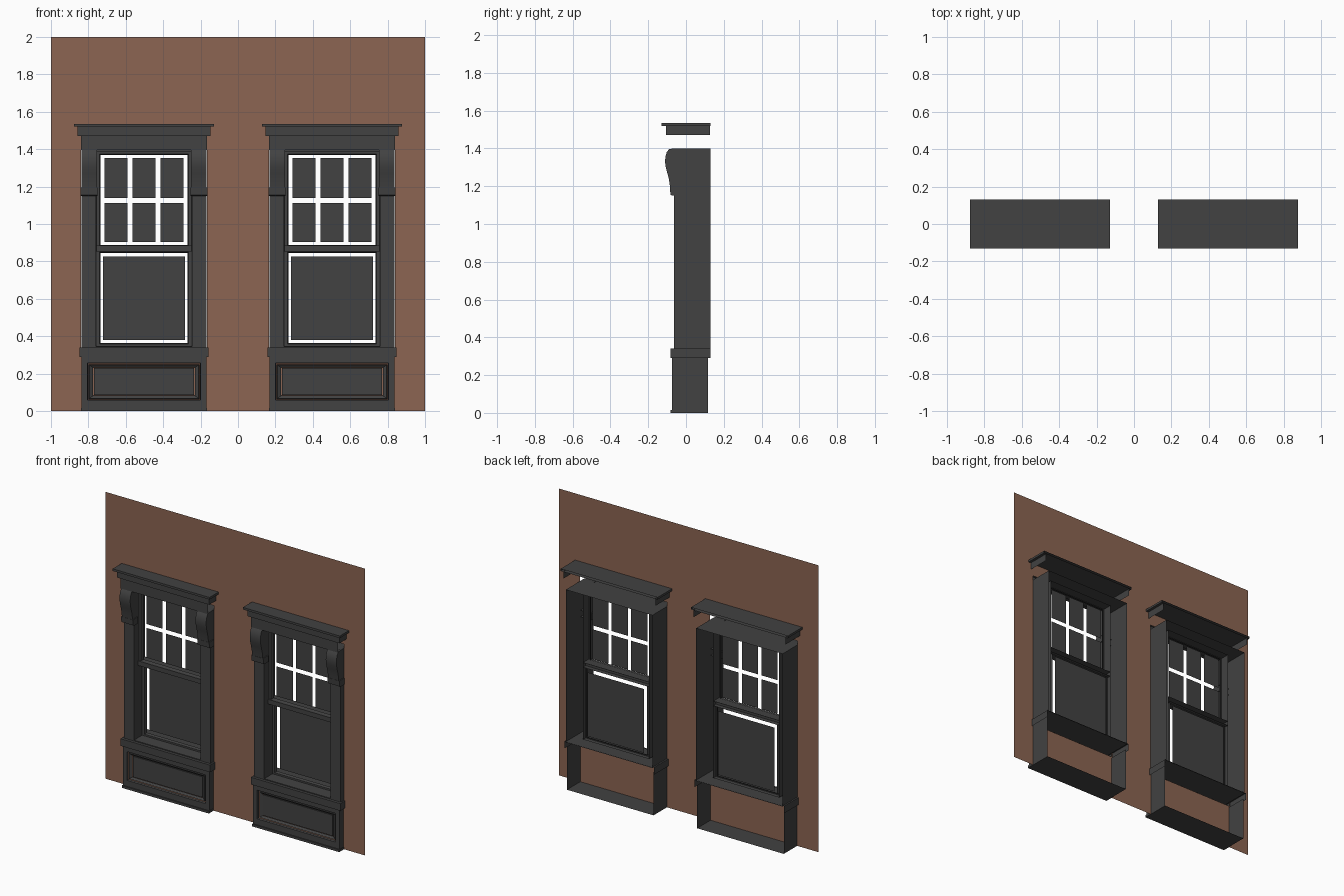
import bpy

if "Cube" in bpy.data.objects:
    bpy.data.objects.remove(bpy.data.objects["Cube"])


def material(name, rgb):
    m = bpy.data.materials.new(name)
    m.diffuse_color = (*rgb, 1)
    m.use_nodes = True
    m.node_tree.nodes["Principled BSDF"].inputs["Base Color"].default_value = m.diffuse_color
    return m


BROWN = material("brown_wall", (0.262, 0.130, 0.084))
DARK = material("charcoal_paint", (0.054, 0.054, 0.054))


def make(name, verts, faces, mat=DARK):
    me = bpy.data.meshes.new(name)
    me.from_pydata(verts, [], faces)
    me.materials.append(mat)
    ob = bpy.data.objects.new(name, me)
    bpy.context.collection.objects.link(ob)
    return ob


def loft(name, cx, loops, fill=False, skip=()):
    """Bridge rectangles (half width, z0, z1, y) from the back outside to the front.
    skip lists (step, side) with sides 0 bottom, 1 right, 2 top, 3 left."""
    v, f = [], []
    for hw, z0, z1, y in loops:
        v += [(cx - hw, y, z0), (cx + hw, y, z0), (cx + hw, y, z1), (cx - hw, y, z1)]
    for i in range(len(loops) - 1):
        for s in range(4):
            if (i, s) not in skip:
                a, b = 4 * i + s, 4 * i + (s + 1) % 4
                f.append((a, b, b + 4, a + 4))
    if fill:
        n = 4 * (len(loops) - 1)
        f.append((n, n + 1, n + 2, n + 3))
    return make(name, v, f)


def plates(name, rects, y, mat=DARK):
    """Flat front-facing rectangles (x0, x1, z0, z1)."""
    v, f = [], []
    for x0, x1, z0, z1 in rects:
        n = len(v)
        v += [(x0, y, z0), (x1, y, z0), (x1, y, z1), (x0, y, z1)]
        f.append((n, n + 1, n + 2, n + 3))
    return make(name, v, f, mat)


def soffit(name, cx, hw, y0, y1, z):
    make(name, [(cx - hw, y0, z), (cx - hw, y1, z), (cx + hw, y1, z), (cx + hw, y0, z)],
         [(0, 1, 2, 3)])


def extrude_x(name, x0, x1, profile):
    """Side profile of (y, z) points, running down the front, extruded along x."""
    n = len(profile)
    v = [(x, y, z) for x in (x0, x1) for y, z in profile]
    f = [(i, i + 1, n + i + 1, n + i) for i in range(n - 1)]
    f += [tuple(range(n))[::-1], tuple(range(n, 2 * n))]
    return make(name, v, f)


BRACKET = [(-0.06, 1.40), (-0.09, 1.397), (-0.102, 1.38), (-0.109, 1.355), (-0.111, 1.33),
           (-0.107, 1.30), (-0.099, 1.27), (-0.090, 1.235), (-0.084, 1.19), (-0.06, 1.19)]

# wall sheet with an opening behind each window
xs = [-1, -0.84, -0.166, 0.166, 0.84, 1]
zs = [0, 0.31, 1.43, 2]
plates("wall", [(xs[i], xs[i + 1], zs[j], zs[j + 1]) for i in range(5) for j in range(3)
                if not (j == 1 and i in (1, 3))], -0.03, BROWN)

for side, cx in (("left", -0.5025), ("right", 0.5025)):
    def nm(part):
        return side + "_" + part

    # base box with recessed panel, thin gaps showing the wall behind
    loft(nm("base"), cx, [(0.334, 0.0, 0.30, 0.117), (0.334, 0.0, 0.30, -0.075),
                          (0.303, 0.058, 0.258, -0.075), (0.300, 0.061, 0.255, -0.06)],
         skip=[(0, 2)])
    loft(nm("panel_moulding"), cx, [(0.296, 0.064, 0.250, -0.055), (0.292, 0.068, 0.246, -0.066),
                                    (0.272, 0.082, 0.232, -0.055)])
    loft(nm("panel"), cx, [(0.268, 0.085, 0.229, -0.045), (0.268, 0.085, 0.229, -0.058)], True)
    loft(nm("plinth_strip"), cx, [(0.336, 0.0, 0.016, -0.03), (0.336, 0.0, 0.016, -0.083)], True)

    # sill, open at the back
    loft(nm("sill"), cx, [(0.345, 0.29, 0.34, 0.13), (0.345, 0.29, 0.34, -0.083)], True,
         skip=[(0, 0)])
    soffit(nm("sill_underside"), cx, 0.345, -0.083, -0.03, 0.29)

    # casing: outer shell, front trim and reveal
    loft(nm("casing"), cx, [(0.334, 0.335, 1.40, 0.13), (0.334, 0.335, 1.40, -0.063),
                            (0.256, 0.346, 1.388, -0.063), (0.254, 0.348, 1.386, 0.055)])
    # sashes and meeting rail
    loft(nm("upper_sash"), cx, [(0.254, 0.86, 1.388, -0.012), (0.238, 0.884, 1.374, -0.012),
                                (0.232, 0.889, 1.369, 0.008)])
    loft(nm("lower_sash"), cx, [(0.254, 0.346, 0.87, 0.025), (0.238, 0.359, 0.850, 0.025),
                                (0.232, 0.364, 0.845, 0.045)])
    loft(nm("meeting_rail"), cx, [(0.254, 0.852, 0.884, 0.055), (0.254, 0.852, 0.884, -0.022)],
         True)

    # glass: six upper panes and one lower pane with open gaps between
    plates(nm("upper_panes"), [(cx + k * 0.15 - 0.062, cx + k * 0.15 + 0.062, z0, z1)
                               for k in (-1, 0, 1)
                               for z0, z1 in ((0.904, 1.112), (1.139, 1.353))], 0.012)
    plates(nm("lower_pane"), [(cx - 0.218, cx + 0.218, 0.38, 0.826)], 0.055)

    # scrolled brackets with a band below, mirrored about the window
    for s, tag in ((-1, "a"), (1, "b")):
        x0, x1 = sorted((cx + s * 0.252, cx + s * 0.334))
        b = extrude_x(nm("bracket_" + tag), x0, x1, BRACKET)
        bpy.ops.object.select_all(action='DESELECT')
        b.select_set(True)
        bpy.context.view_layer.objects.active = b
        bpy.ops.object.shade_smooth_by_angle()
        x0, x1 = sorted((cx + s * 0.248, cx + s * 0.340))
        extrude_x(nm("bracket_band_" + tag), x0, x1,
                  [(-0.03, 1.195), (-0.086, 1.195), (-0.082, 1.155), (-0.073, 1.15),
                   (-0.03, 1.15)])

    # frieze face, cornice and cap, open at the back
    plates(nm("frieze"), [(cx - 0.337, cx + 0.337, 1.395, 1.472)], -0.095)
    soffit(nm("frieze_underside"), cx, 0.334, -0.095, -0.063, 1.396)
    loft(nm("cornice"), cx, [(0.355, 1.47, 1.522, 0.127), (0.355, 1.47, 1.522, -0.107)], True,
         skip=[(0, 0), (0, 2)])
    soffit(nm("cornice_underside"), cx, 0.355, -0.107, -0.06, 1.47)
    loft(nm("cap"), cx, [(0.374, 1.52, 1.535, 0.13), (0.374, 1.52, 1.535, -0.13)], True)
